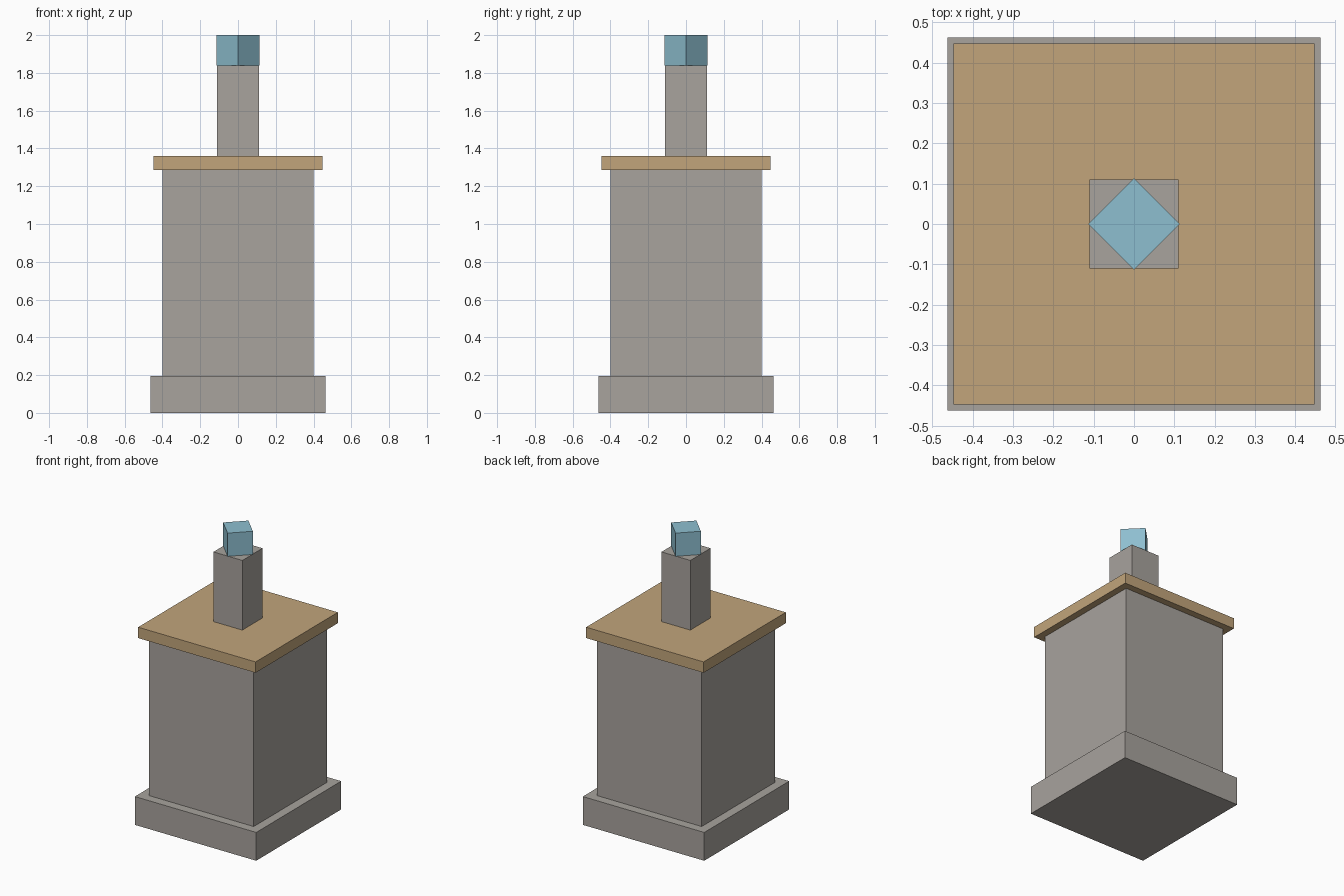
import bpy
import math

if "Cube" in bpy.data.objects:
    bpy.data.objects.remove(bpy.data.objects["Cube"])


def material(name, color):
    mat = bpy.data.materials.new(name)
    mat.diffuse_color = (*color, 1.0)
    mat.use_nodes = True
    mat.node_tree.nodes["Principled BSDF"].inputs["Base Color"].default_value = mat.diffuse_color
    return mat


stone = material("warm_grey_stone", (0.392, 0.366, 0.337))
tan = material("tan_slab", (0.539, 0.376, 0.198))
blue = material("pale_blue", (0.27, 0.52, 0.63))


def block(name, width, z0, z1, mat, turn=0.0):
    """Square block of the given width between two heights."""
    bpy.ops.mesh.primitive_cube_add(size=1, location=(0, 0, (z0 + z1) / 2))
    ob = bpy.context.object
    ob.name = name
    ob.scale = (width, width, z1 - z0)
    ob.rotation_euler.z = turn
    ob.data.materials.append(mat)
    return ob


# Stepped pedestal
block("base_plinth", 0.925, 0.0, 0.195, stone)
block("main_body", 0.80, 0.195, 1.285, stone)

# Overhanging slab and upper post
block("cap_slab", 0.895, 1.285, 1.36, tan)
block("upper_post", 0.22, 1.36, 1.84, stone)

# Finial block turned cornerwise
block("finial", 0.16, 1.84, 2.0, blue, math.radians(45))
